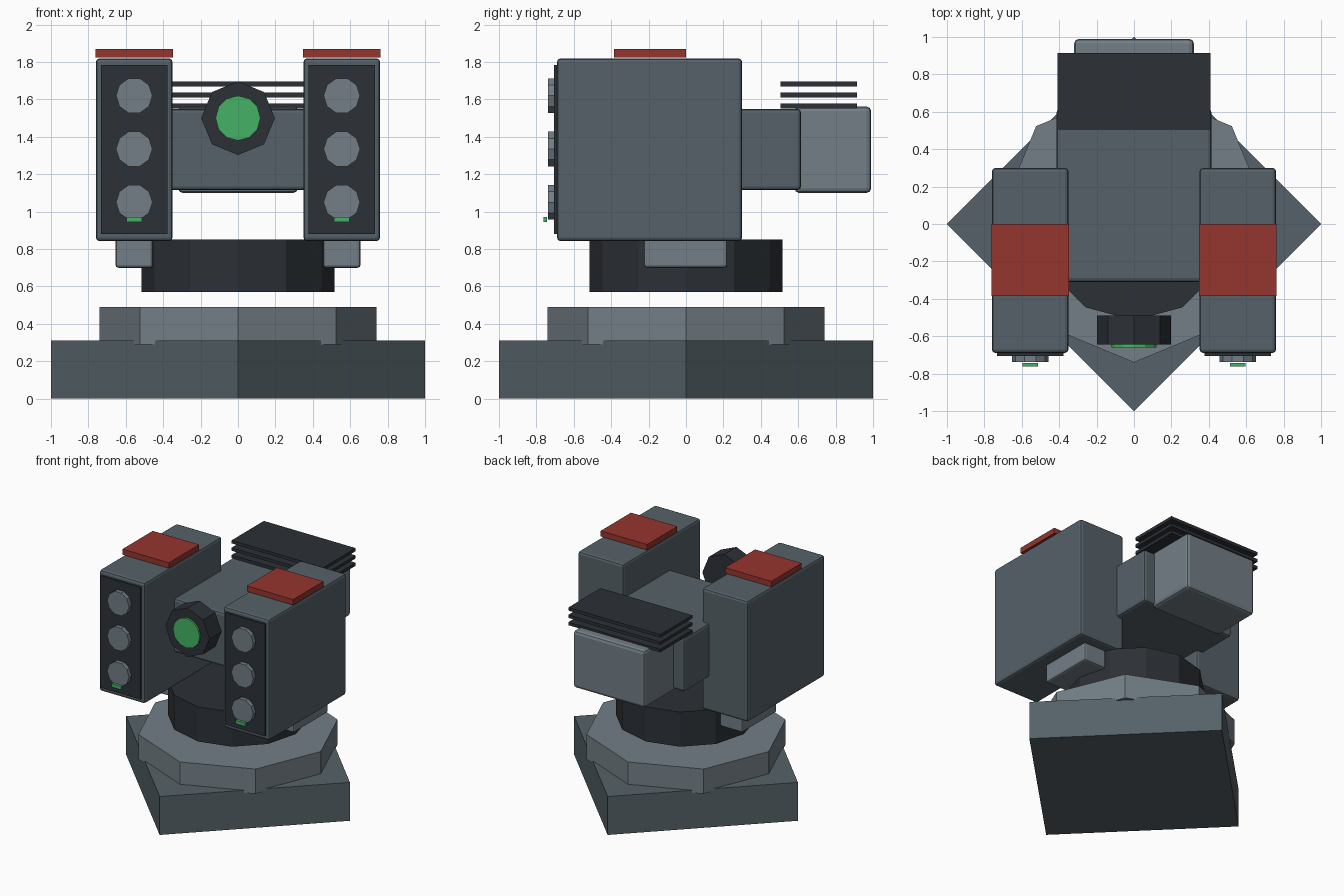
import bpy, bmesh, math

if "Cube" in bpy.data.objects:
    bpy.data.objects.remove(bpy.data.objects["Cube"])


def material(name, rgb):
    m = bpy.data.materials.new(name)
    m.diffuse_color = (*rgb, 1)
    m.use_nodes = True
    m.node_tree.nodes["Principled BSDF"].inputs["Base Color"].default_value = m.diffuse_color
    return m


SLATE = material("slate", (0.09, 0.12, 0.14))
STEEL = material("steel", (0.17, 0.21, 0.24))
DARK = material("dark", (0.025, 0.03, 0.037))
RED = material("red", (0.30, 0.035, 0.027))
GREEN = material("green", (0.06, 0.45, 0.13))


def finish(name, bm, mat):
    bmesh.ops.recalc_face_normals(bm, faces=bm.faces)
    mesh = bpy.data.meshes.new(name)
    bm.to_mesh(mesh)
    bm.free()
    mesh.materials.append(mat)
    ob = bpy.data.objects.new(name, mesh)
    bpy.context.collection.objects.link(ob)
    return ob


def box(name, x, y, z, mat, bevel=0):
    """Box from (min, max) ranges, optionally with rounded edges."""
    bm = bmesh.new()
    bmesh.ops.create_cube(bm, size=1)
    for v in bm.verts:
        v.co = [(r[0] + r[1]) / 2 + c * (r[1] - r[0]) for c, r in zip(v.co, (x, y, z))]
    ob = finish(name, bm, mat)
    if bevel:
        mod = ob.modifiers.new("bevel", "BEVEL")
        mod.width, mod.segments = bevel, 2
    return ob


def prism(name, sides, radius, span, mat, centre=(0, 0), axis="Z"):
    """Regular prism with its first corner on +x, along z or y."""
    bm = bmesh.new()
    ring = []
    for i in range(sides):
        a = 2 * math.pi * i / sides
        u, v = centre[0] + radius * math.cos(a), centre[1] + radius * math.sin(a)
        ring.append(bm.verts.new((u, v, span[0]) if axis == "Z" else (u, span[0], v)))
    face = bm.faces.new(ring)
    depth = span[1] - span[0]
    ext = bmesh.ops.extrude_face_region(bm, geom=[face], use_keep_orig=True)
    for v in ext["geom"]:
        if isinstance(v, bmesh.types.BMVert):
            v.co["xyz".index(axis.lower())] += depth
    return finish(name, bm, mat)


# Stacked pedestal
prism("base", 4, 1.0, (0, 0.31), SLATE)
prism("base_ring", 8, 0.74, (0.29, 0.49), STEEL)
prism("turntable", 12, 0.515, (0.57, 0.85), DARK)

# Central body and rear power pack with cooling fins
box("body", (-0.415, 0.415), (-0.31, 0.615), (1.115, 1.55), SLATE, 0.02)
box("rear_pack", (-0.32, 0.32), (0.58, 0.99), (1.10, 1.562), STEEL, 0.025)
for i in range(3):
    z = 1.552 + 0.059 * i
    box(f"cooling_fin_{i + 1}", (-0.41, 0.41), (0.505, 0.915), (z, z + 0.025), DARK)

# Sensor eye
prism("sensor_housing", 8, 0.197, (-0.645, -0.49), DARK, (0, 1.5), "Y")
prism("sensor_lens", 12, 0.12, (-0.66, -0.63), GREEN, (0, 1.5), "Y")

# Launcher pods on both sides
for side, s in (("left", -1), ("right", 1)):
    c = 0.555 * s

    def span(half):
        return (c - half, c + half)

    box(f"{side}_bracket", span(0.10), (-0.225, 0.22), (0.70, 0.88), STEEL, 0.015)
    box(f"{side}_pod", span(0.205), (-0.69, 0.30), (0.842, 1.82), SLATE, 0.02)
    box(f"{side}_pod_face", span(0.178), (-0.705, -0.67), (0.88, 1.785), DARK)
    box(f"{side}_top_plate", span(0.207), (-0.385, 0.0), (1.825, 1.87), RED)
    for i in range(3):
        prism(f"{side}_tube_{i + 1}", 10, 0.0975, (-0.738, -0.69), STEEL,
              (c, 1.05 + 0.285 * i), "Y")
    box(f"{side}_status_light", span(0.042), (-0.763, -0.743), (0.945, 0.972), GREEN)
